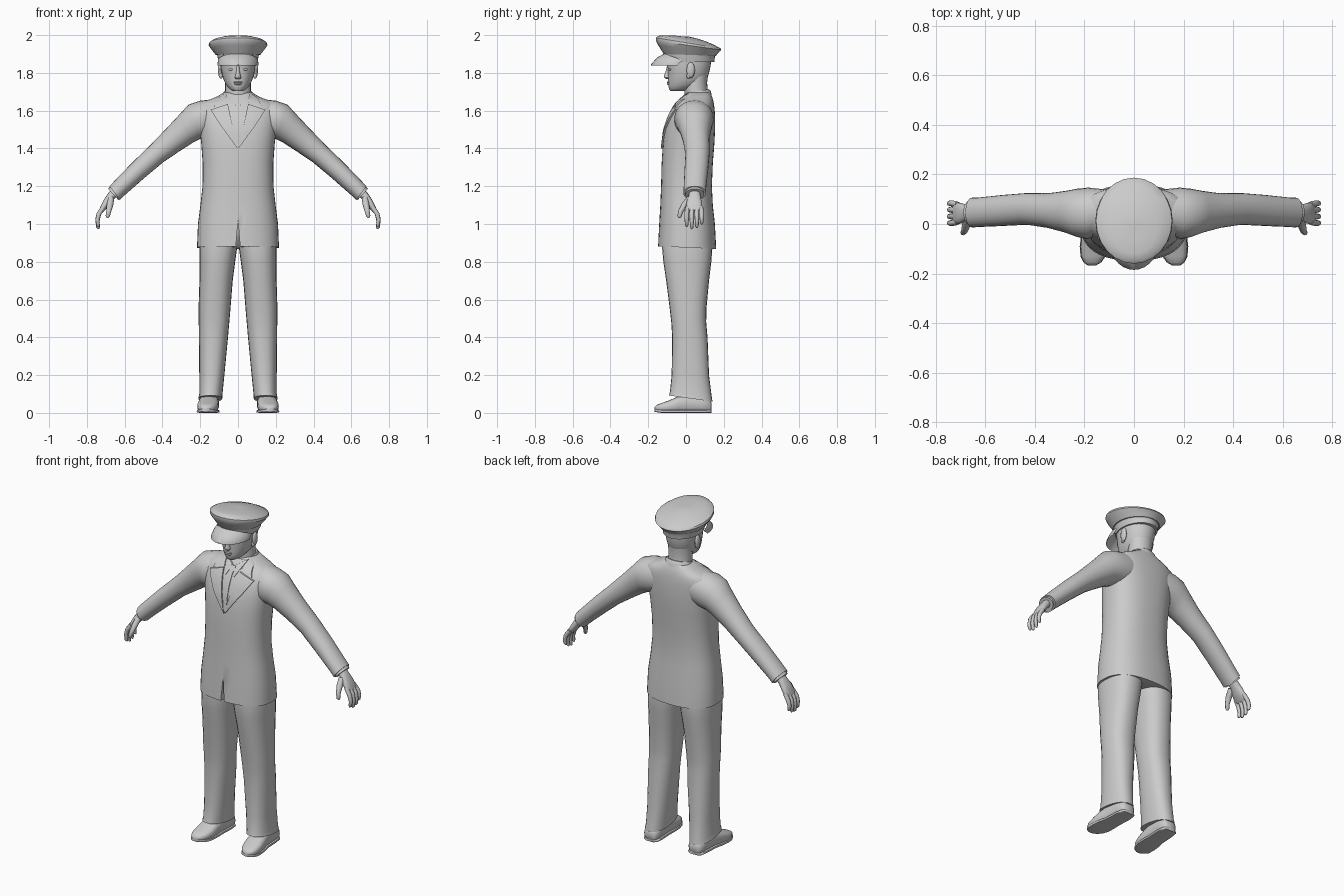
import bpy, bmesh, math
from mathutils import Vector as V
from mathutils.bvhtree import BVHTree

if "Cube" in bpy.data.objects:
    bpy.data.objects.remove(bpy.data.objects["Cube"])

grey = bpy.data.materials.new("plain grey")
grey.diffuse_color = (0.6, 0.6, 0.6, 1)
grey.use_nodes = True
grey.node_tree.nodes["Principled BSDF"].inputs["Base Color"].default_value = grey.diffuse_color


def finish(name, bm, angle=50):
    bmesh.ops.recalc_face_normals(bm, faces=bm.faces)
    me = bpy.data.meshes.new(name)
    bm.to_mesh(me)
    bm.free()
    ob = bpy.data.objects.new(name, me)
    bpy.context.collection.objects.link(ob)
    me.materials.append(grey)
    bpy.ops.object.select_all(action='DESELECT')
    bpy.context.view_layer.objects.active = ob
    ob.select_set(True)
    bpy.ops.object.shade_smooth_by_angle(angle=math.radians(angle))
    return ob


def loft(name, sections, n=24, power=1.0, angle=50):
    """Skin rounded cross-sections given as (centre, half axis, half axis)."""
    bm = bmesh.new()
    rows = []
    for c, u, w in sections:
        row = []
        for i in range(n):
            a = 2 * math.pi * i / n
            s, t = math.cos(a), math.sin(a)
            s = math.copysign(abs(s) ** power, s)
            t = math.copysign(abs(t) ** power, t)
            row.append(bm.verts.new(V(c) + V(u) * s + V(w) * t))
        rows.append(row)
    for p, q in zip(rows, rows[1:]):
        for i in range(n):
            j = (i + 1) % n
            bm.faces.new((p[i], p[j], q[j], q[i]))
    bm.faces.new(rows[0])
    bm.faces.new(rows[-1])
    return finish(name, bm, angle)


def stack(name, levels, n=24, power=1.0, angle=50):
    """Horizontal sections: z, left, right, front, back, optional drop at the back."""
    secs = []
    for z, x0, x1, y0, y1, *d in levels:
        secs.append((((x0 + x1) / 2, (y0 + y1) / 2, z), ((x1 - x0) / 2, 0, 0),
                     (0, (y1 - y0) / 2, -(d[0] if d else 0))))
    return loft(name, secs, n, power, angle)


def sym(levels):
    return [(z, -r, r, *rest) for z, r, *rest in levels]


def tube(name, pts, radii, n=10):
    """Round tube along a path."""
    secs = []
    for i, p in enumerate(pts):
        t = (V(pts[min(i + 1, len(pts) - 1)]) - V(pts[max(i - 1, 0)])).normalized()
        u = t.cross(V((0, 1, 0.1))).normalized()
        secs.append((p, u * radii[i], t.cross(u) * radii[i]))
    return loft(name, secs, n)


def ball(name, loc, size, n=12):
    bm = bmesh.new()
    bmesh.ops.create_uvsphere(bm, u_segments=n, v_segments=n // 2 + 2, radius=1)
    for v in bm.verts:
        v.co = V(loc) + V([a * b for a, b in zip(v.co, size)])
    return finish(name, bm)


# jacket body with an opening notch at the front hem
jacket = stack("jacket", sym([
    (0.875, .217, -.148, .16, .007), (1.0, .212, -.142, .153), (1.1, .199, -.136, .142),
    (1.2, .188, -.132, .137), (1.32, .187, -.129, .142), (1.42, .194, -.123, .15),
    (1.5, .203, -.113, .154), (1.56, .21, -.094, .154), (1.6, .212, -.075, .152),
    (1.635, .205, -.052, .148), (1.655, .16, -.035, .144), (1.675, .11, -.015, .138),
    (1.695, .078, .0, .128)]), 40, .82)
bm = bmesh.new()
tri = [(-.018, .8), (.018, .8), (0, 1.02)]
front, back = [[bm.verts.new((x, y, z)) for x, z in tri] for y in (-.2, -.1)]
bm.faces.new(front)
bm.faces.new(back)
for i in range(3):
    j = (i + 1) % 3
    bm.faces.new((front[i], front[j], back[j], back[i]))
cutter = finish("hem_cutter", bm)
cutter.hide_render = True
mod = jacket.modifiers.new("hem notch", 'BOOLEAN')
mod.operation, mod.solver, mod.object = 'DIFFERENCE', 'EXACT', cutter
bpy.context.view_layer.objects.active = jacket
bpy.ops.object.modifier_apply(modifier=mod.name)
bpy.data.objects.remove(cutter)
surface = BVHTree.FromPolygons([v.co for v in jacket.data.vertices],
                               [p.vertices for p in jacket.data.polygons])


def plate(name, corners, lift, n=8):
    """Thin cloth panel laid on the chest; corners are (x, z)."""
    bm = bmesh.new()
    a, b, c, d = [V(p) for p in corners]
    layers = []
    for off in (lift, -.004):
        g = []
        for i in range(n + 1):
            row = []
            for j in range(n + 1):
                p = a.lerp(b, i / n).lerp(d.lerp(c, i / n), j / n)
                hit = surface.ray_cast(V((p.x, -1, p.y)), V((0, 1, 0)))[0]
                y = hit.y if hit else .0
                row.append(bm.verts.new((p.x, y - off, p.y)))
            g.append(row)
        for i in range(n):
            for j in range(n):
                bm.faces.new((g[i][j], g[i + 1][j], g[i + 1][j + 1], g[i][j + 1]))
        layers.append(g[0] + [r[n] for r in g[1:]] + g[n][n - 1::-1] + [r[0] for r in g[n - 1:0:-1]])
    top, low = layers
    for i in range(len(top)):
        j = (i + 1) % len(top)
        bm.faces.new((top[i], top[j], low[j], low[i]))
    return finish(name, bm, 35)


# shirt front and tie
plate("shirt_front", [(-.06, 1.685), (.06, 1.685), (.008, 1.41), (-.008, 1.41)], .002)
plate("tie_knot", [(-.018, 1.655), (.018, 1.655), (.011, 1.615), (-.011, 1.615)], .009, 4)
plate("tie", [(-.011, 1.617), (.011, 1.617), (.012, 1.41), (-.012, 1.41)], .006)

# head, neck and face
stack("neck", sym([(1.64, .072, -.01, .125), (1.7, .068, -.008, .115), (1.75, .068, -.01, .112),
                   (1.8, .07, 0, .118)]))
stack("head", sym([(1.703, .026, -.082, -.01), (1.715, .045, -.09, .03), (1.735, .062, -.094, .075),
                   (1.76, .075, -.095, .105), (1.79, .084, -.096, .119), (1.82, .09, -.097, .127),
                   (1.85, .094, -.1, .132), (1.9, .096, -.1, .135)]), 28, .95)
stack("nose", sym([(1.768, .012, -.105, -.08), (1.776, .018, -.116, -.08), (1.785, .014, -.117, -.08),
                   (1.81, .009, -.107, -.08), (1.84, .008, -.1, -.08)]), 12)
ball("upper_lip", (0, -.092, 1.75), (.024, .01, .005))
ball("lower_lip", (0, -.09, 1.741), (.02, .01, .006))
stack("collar_band", sym([(1.655, .088, -.012, .138, -.012), (1.69, .08, -.008, .132, -.012),
                          (1.702, .073, -.004, .122, -.012)]), 32)

# peaked cap: band, flared crown and sloping top
stack("cap_band", sym([(1.858, .102, -.108, .15), (1.9, .112, -.115, .155, -.005),
                       (1.92, .115, -.12, .16, .01)]), 32)
stack("cap_crown", sym([(1.895, .118, -.118, .158, .005), (1.93, .145, -.148, .176, .018),
                        (1.946, .156, -.16, .187, .025), (1.958, .153, -.16, .183, .028),
                        (1.972, .132, -.15, .15, .024), (1.984, .095, -.12, .1, .015),
                        (1.991, .05, -.07, .055, .008), (1.993, .01, -.03, .01, 0)]), 24, 1, 40)

# curved visor swept round the front of the band
bm = bmesh.new()
rows = []
for i in range(17):
    a = math.pi * (-.5 + i / 16)
    s, c = math.sin(a), math.cos(a)
    inner = V((.106 * s, -.02 - .095 * c, 1.868 + .034 * c))
    outer = V((.109 * s, -.045 - .14 * c, 1.845))
    mid = inner.lerp(outer, .5) + V((0, -.004, .007 * c))
    drop = V((0, 0, -.006))
    rows.append([bm.verts.new(p) for p in (inner, mid, outer, outer + drop, mid + drop, inner + drop)])
for p, q in zip(rows, rows[1:]):
    for k in range(6):
        m = (k + 1) % 6
        bm.faces.new((p[k], p[m], q[m], q[k]))
bm.faces.new(rows[0])
bm.faces.new(rows[-1])
finish("cap_visor", bm, 40)

for side, s in (("left", 1), ("right", -1)):
    # face details
    ball(side + "_eye", (s * .036, -.083, 1.818), (.015, .009, .007))
    ball(side + "_ear", (s * .094, .025, 1.815), (.012, .022, .042))
    ball(side + "_ear_lobe", (s * .09, .015, 1.785), (.01, .012, .016))

    # shirt collar wings, lapel and upper collar
    plate(side + "_shirt_collar", [(s * .066, 1.69), (s * .004, 1.655), (s * .028, 1.605), (s * .05, 1.65)], .008, 5)
    plate(side + "_lapel", [(s * .054, 1.635), (s * .145, 1.605), (s * .098, 1.53), (s * .003, 1.40)], .009)
    plate(side + "_jacket_collar", [(s * .074, 1.69), (s * .105, 1.668), (s * .128, 1.618), (s * .052, 1.64)], .008, 5)

    # sleeve: each section runs from a top point to a bottom point (x, z), then y range
    secs = []
    for tx, tz, bx, bz, y0, y1 in [
            (.12, 1.662, .12, 1.47, -.03, .14), (.2, 1.653, .17, 1.455, -.062, .147),
            (.262, 1.632, .2, 1.45, -.052, .142), (.305, 1.585, .24, 1.43, -.036, .134),
            (.38, 1.505, .31, 1.385, -.016, .124), (.467, 1.415, .395, 1.328, -.003, .125),
            (.56, 1.325, .5, 1.24, -.008, .117), (.65, 1.232, .597, 1.155, -.012, .107),
            (.68, 1.2, .626, 1.127, -.014, .106)]:
        t, b = V((s * tx, 0, tz)), V((s * bx, 0, bz))
        secs.append(((t + b) / 2 + V((0, (y0 + y1) / 2, 0)), (t - b) / 2, (0, (y1 - y0) / 2, 0)))
    loft(side + "_sleeve", secs, 24, .95)
    c0 = V((s * .645, .046, 1.172))
    d = V((s * .73, 0, -.68))
    u = V((s * .68, 0, .73))
    loft(side + "_shirt_cuff", [(c0 + d * k, u * .04, (0, .05, 0)) for k in (0, .022)], 20)

    # hand: palm, four curled fingers and thumb
    loft(side + "_palm", [((s * x, y, z), u * a, (0, b, 0)) for x, y, z, a, b in
                          [(.65, .046, 1.17, .024, .03), (.672, .045, 1.147, .022, .031),
                           (.695, .043, 1.115, .021, .041), (.718, .043, 1.08, .016, .044),
                           (.726, .043, 1.067, .01, .04)]], 16, .85)
    for k, (name, y, z) in enumerate([("index", .008, .0), ("middle", .032, -.012),
                                      ("ring", .056, -.006), ("little", .079, .012)]):
        sp = (y - .043) * .12
        tube(f"{side}_{name}_finger",
             [(s * .712, y, 1.09), (s * .736, y + sp, 1.055), (s * .744, y + sp, 1.022 + z * .5),
              (s * .741, y + sp, .995 + z), (s * .736, y + sp, .986 + z)], [.012, .0125, .011, .0095, .004], 8)
    tube(side + "_thumb", [(s * .672, .02, 1.135), (s * .678, -.008, 1.1), (s * .684, -.028, 1.068),
                           (s * .69, -.035, 1.04), (s * .692, -.035, 1.032)], [.017, .017, .013, .011, .004], 8)

    # trouser leg
    legs = [(1.0, 0, .19, -.118, .13), (.88, .004, .204, -.127, .14), (.8, .015, .204, -.12, .134),
            (.7, .028, .204, -.105, .122), (.55, .04, .209, -.086, .108), (.48, .046, .208, -.078, .107),
            (.4, .053, .207, -.073, .114), (.2, .072, .205, -.076, .122), (.1, .082, .205, -.085, .136, .012),
            (.076, .083, .21, -.09, .14, .016)]
    stack(side + "_trouser_leg", [(z, *sorted((s * a, s * b)), *r) for z, a, b, *r in legs], 24, .85)

    # shoe: sections from heel to toe (y, x, half width, bottom, top)
    shoe = [(.136, .146, .026, .01, .05), (.125, .147, .042, 0, .075), (.08, .148, .048, 0, .1),
            (.0, .152, .048, 0, .1), (-.04, .156, .054, 0, .088), (-.09, .16, .056, 0, .066),
            (-.13, .165, .048, .003, .052), (-.155, .168, .033, .008, .042), (-.167, .17, .014, .014, .03)]
    loft(side + "_shoe", [((s * x, y, (a + b) / 2), (w, 0, 0), (0, 0, (b - a) / 2))
                          for y, x, w, a, b in shoe], 20, .75)
    sole = [(y, x, w + .003) for y, x, w, a, b in shoe]
    loft(side + "_sole", [((s * x, y, .008 + max(0, -y - .13) * .15), (w, 0, 0), (0, 0, .008))
                          for y, x, w in sole], 16, .4)
